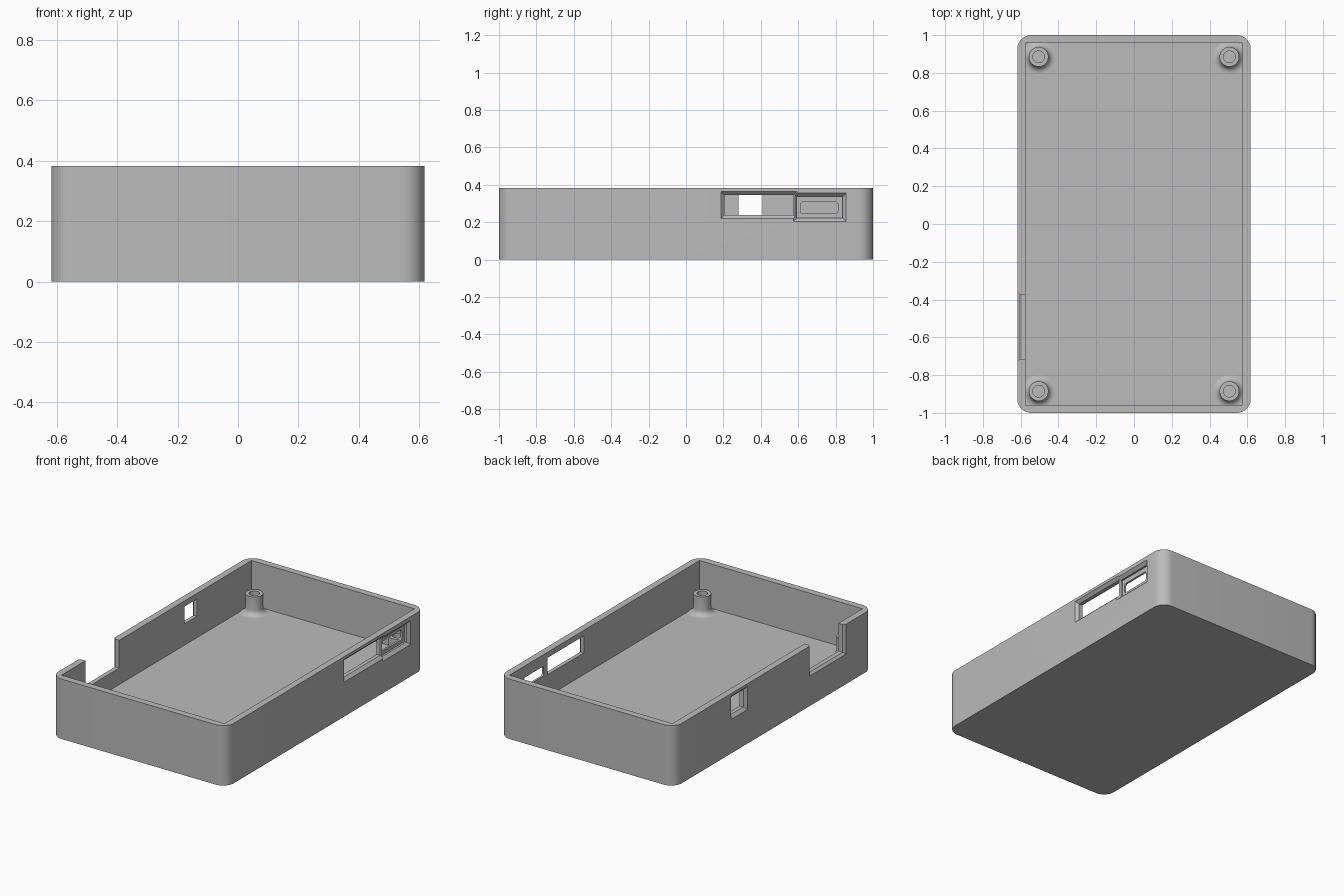
import bpy, bmesh, math

if "Cube" in bpy.data.objects:
    bpy.data.objects.remove(bpy.data.objects["Cube"])

W, L, H = 0.618, 1.0, 0.382      # half width, half length, height
WALL, FLOOR = 0.043, 0.10
IN = W - WALL

grey = bpy.data.materials.new("grey plastic")
grey.use_nodes = True
colour = (0.5, 0.5, 0.5, 1)
grey.diffuse_color = colour
grey.node_tree.nodes["Principled BSDF"].inputs["Base Color"].default_value = colour


def finish(bm, name):
    bmesh.ops.recalc_face_normals(bm, faces=bm.faces)
    mesh = bpy.data.meshes.new(name)
    bm.to_mesh(mesh)
    bm.free()
    mesh.materials.append(grey)
    ob = bpy.data.objects.new(name, mesh)
    bpy.context.collection.objects.link(ob)
    return ob


def select(ob):
    bpy.ops.object.select_all(action='DESELECT')
    ob.select_set(True)
    bpy.context.view_layer.objects.active = ob


def loft(name, rings, axis, radius=0, segments=6):
    """Solid through rectangles (position, a0, a1, b0, b1) stacked along x or z."""
    bm = bmesh.new()
    loops = []
    for p, a0, a1, b0, b1 in rings:
        corners = ((a0, b0), (a1, b0), (a1, b1), (a0, b1))
        loops.append([bm.verts.new((p, a, b) if axis == 0 else (a, b, p))
                      for a, b in corners])
    sides = []
    for lo, hi in zip(loops, loops[1:]):
        for i in range(4):
            j = (i + 1) % 4
            bm.faces.new((lo[i], lo[j], hi[j], hi[i]))
            sides.append(bm.edges.get((lo[i], hi[i])))
    bm.faces.new(loops[0])
    bm.faces.new(loops[-1])
    if radius:
        bmesh.ops.bevel(bm, geom=sides, offset=radius, segments=segments,
                        profile=0.5, affect='EDGES')
    return finish(bm, name)


def cut(cutter):
    select(tray)
    mod = tray.modifiers.new("cut", 'BOOLEAN')
    mod.operation, mod.solver, mod.object = 'DIFFERENCE', 'EXACT', cutter
    bpy.ops.object.modifier_apply(modifier=mod.name)
    bpy.data.objects.remove(cutter)


def opening(side, y0, y1, z0, z1, flare=0.018, inner=IN - 0.02):
    """Cut a rectangular port whose outer rim is chamfered."""
    def grown(x, g):
        return (side * x, y0 - g, y1 + g, z0 - g, z1 + g)
    cut(loft("port_cutter", [grown(inner, 0), grown(W - flare, 0),
                             grown(W, flare), grown(W + 0.05, flare)], 0))


# Tray body with rounded upright corners and a square-cornered cavity
tray = loft("tray", [(0, -W, W, -L, L), (H, -W, W, -L, L)], 2, 0.075, 12)
cut(loft("cavity_cutter", [(z, -IN, IN, WALL - L, L - WALL)
                           for z in (FLOOR, H + 0.1)], 2))

# Left wall: long port, then recessed port with a rounded slot
opening(1, 0.205, 0.575, 0.238, 0.346)
opening(1, 0.592, 0.838, 0.222, 0.338, inner=W - 0.03)
cut(loft("slot_cutter", [(x, 0.612, 0.812, 0.246, 0.308)
                         for x in (IN - 0.02, W + 0.02)], 0, 0.014, 4))

# Right wall: small window and an open-topped notch
opening(-1, 0.28, 0.41, 0.235, 0.346)
opening(-1, -0.715, -0.375, 0.205, H + 0.1, flare=0.014)

select(tray)
bpy.ops.object.shade_smooth_by_angle(angle=math.radians(30))


# Screw posts: tube with a filleted foot
def screw_post(name, x, y):
    r, hole, top, fillet, n = 0.052, 0.031, 0.22, 0.035, 40
    profile = [(hole, FLOOR - 0.002), (hole, top), (r, top)]
    for i in range(7):
        a = math.pi / 2 * i / 6
        profile.append((r + fillet * (1 - math.cos(a)),
                        FLOOR + fillet * (1 - math.sin(a))))
    profile.append((r + fillet, FLOOR - 0.002))
    bm = bmesh.new()
    rings = [[bm.verts.new((x + q * math.cos(2 * math.pi * k / n),
                            y + q * math.sin(2 * math.pi * k / n), z))
              for k in range(n)] for q, z in profile]
    # the foot runs down to the floor from the top of its fillet
    foot = rings[3:-1]
    ordered = rings[:3] + foot[::-1][::-1] + rings[-1:]
    for lo, hi in zip(ordered, ordered[1:] + ordered[:1]):
        for k in range(n):
            m = (k + 1) % n
            bm.faces.new((lo[k], lo[m], hi[m], hi[k]))
    select(finish(bm, name))
    bpy.ops.object.shade_smooth_by_angle(angle=math.radians(35))


for sx, side in ((1, "left"), (-1, "right")):
    for sy, end in ((1, "back"), (-1, "front")):
        screw_post(f"{end}_{side}_screw_post", sx * 0.505, sy * 0.885)
